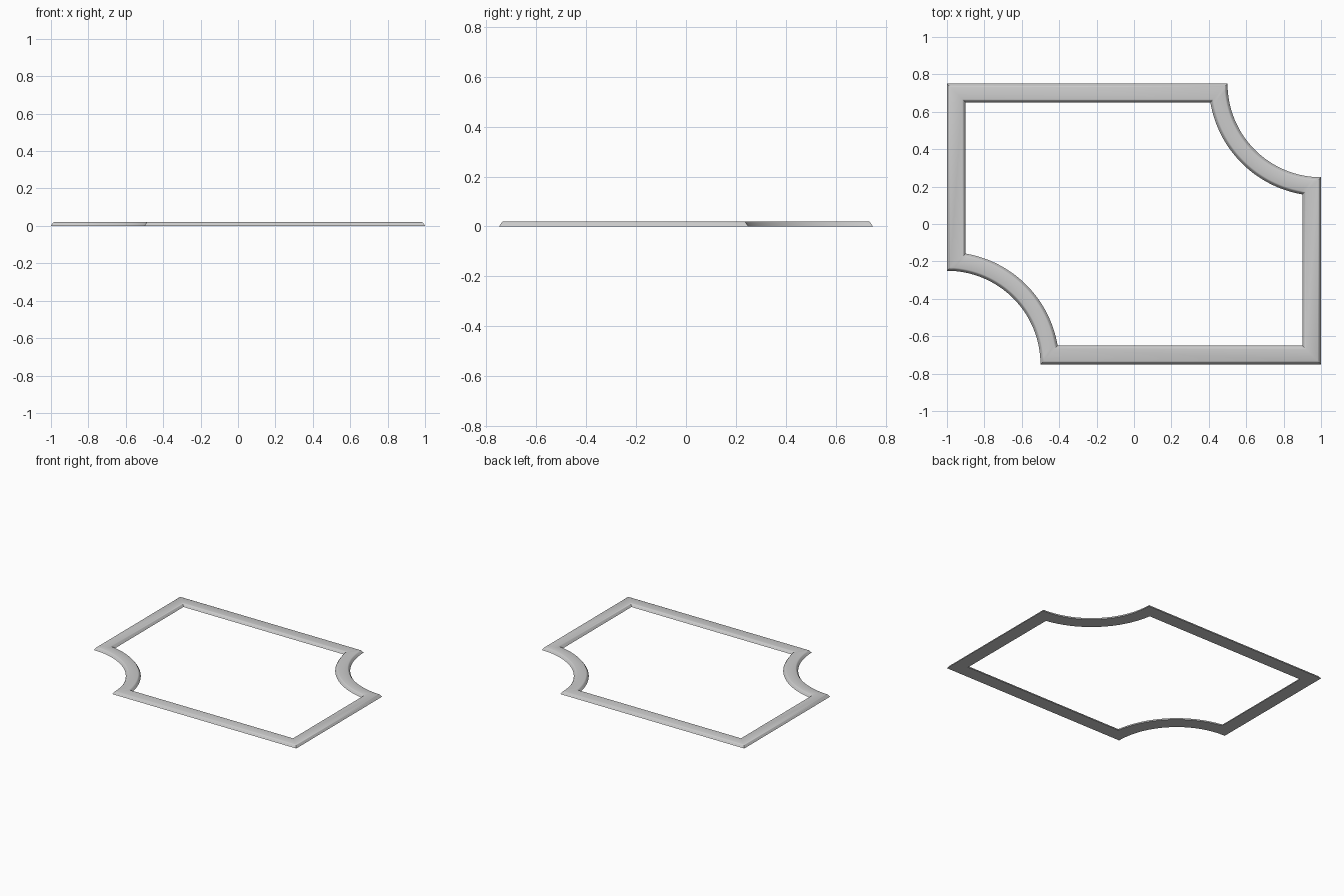
import bpy, bmesh, math

if "Cube" in bpy.data.objects:
    bpy.data.objects.remove(bpy.data.objects["Cube"])

W, H, R = 1.0, 0.75, 0.5      # half width, half depth, corner notch radius
ARC = 32                      # segments per notch arc

# Moulding cross-section: (inset from outer edge, height)
PROFILE = [(0, 0), (0.010, 0.015), (0.013, 0.0185), (0.018, 0.0205),
           (0.082, 0.0205), (0.087, 0.0185), (0.090, 0.015), (0.1, 0)]


def outline(d):
    """Frame outline inset by d, with two opposite concave corners."""
    r = R + d
    t = math.asin(d / r)
    a0, a1 = math.pi + t, 1.5 * math.pi - t
    half = [(-W + d, H - d)]
    for i in range(ARC + 1):
        a = a0 + (a1 - a0) * i / ARC
        half.append((W + r * math.cos(a), H + r * math.sin(a)))
    # The other half is the same shape turned by 180 degrees
    return half + [(-x, -y) for x, y in half]


# Sweep the moulding around the mitred outline
bm = bmesh.new()
rings = [[bm.verts.new((x, y, z)) for x, y in outline(d)] for d, z in PROFILE]
n = len(rings[0])
for k in range(len(rings)):
    a, b = rings[k], rings[(k + 1) % len(rings)]
    for i in range(n):
        j = (i + 1) % n
        bm.faces.new((a[i], a[j], b[j], b[i]))
bmesh.ops.recalc_face_normals(bm, faces=bm.faces)

mesh = bpy.data.meshes.new("moulding_frame")
bm.to_mesh(mesh)
bm.free()
frame = bpy.data.objects.new("moulding_frame", mesh)
bpy.context.collection.objects.link(frame)

# Smooth the rounded edges, keep mitres and base sharp
bpy.context.view_layer.objects.active = frame
frame.select_set(True)
bpy.ops.object.shade_smooth_by_angle(angle=math.radians(35))
